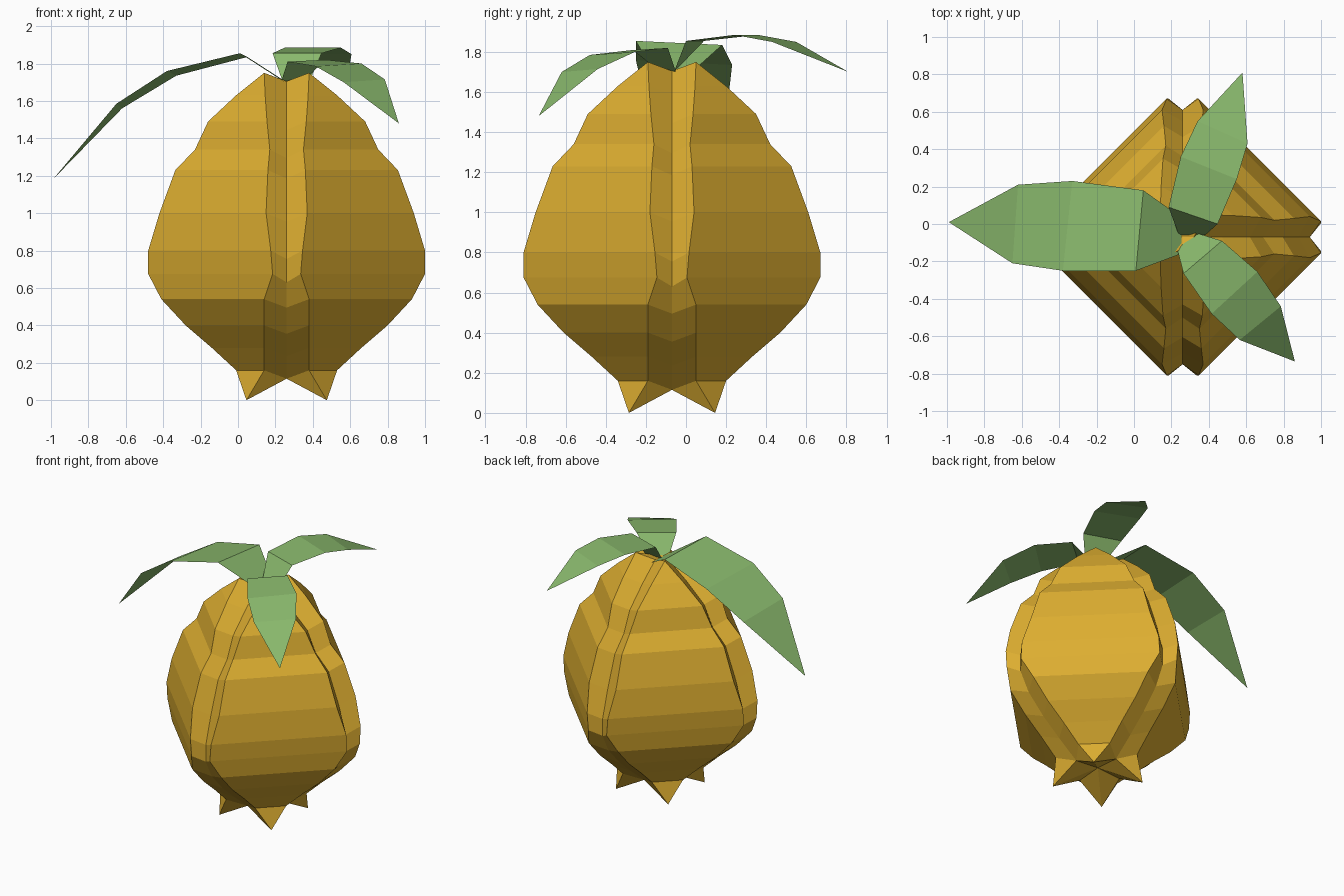
import bpy, bmesh, math
from mathutils import Matrix, Vector

if "Cube" in bpy.data.objects:
    bpy.data.objects.remove(bpy.data.objects["Cube"])

CX, CY = 0.26, -0.07


def material(name, rgb):
    m = bpy.data.materials.new(name)
    m.diffuse_color = (*rgb, 1)
    m.use_nodes = True
    m.node_tree.nodes["Principled BSDF"].inputs["Base Color"].default_value = m.diffuse_color
    return m


def finish(bm, name, mat):
    me = bpy.data.meshes.new(name)
    bm.to_mesh(me)
    bm.free()
    me.materials.append(mat)
    ob = bpy.data.objects.new(name, me)
    bpy.context.collection.objects.link(ob)
    return ob


orange = material("fruit_skin", (0.72, 0.42, 0.03))
green = material("leaf_green", (0.25, 0.48, 0.15))

# Fruit body: four grooved corners per ring (height, corner radius, corner half width, groove depth)
profile = [
    (0.16, 0.27, 0.12, 0.08), (0.28, 0.40, 0.12, 0.06), (0.40, 0.54, 0.12, 0.06),
    (0.54, 0.67, 0.12, 0.06), (0.675, 0.74, 0.075, 0.06), (0.80, 0.74, 0.085, 0.06),
    (1.00, 0.68, 0.11, 0.06), (1.23, 0.595, 0.10, 0.06), (1.34, 0.49, 0.09, 0.06),
    (1.49, 0.42, 0.105, 0.06), (1.63, 0.27, 0.115, 0.06), (1.75, 0.12, 0.12, 0.06),
]
bm = bmesh.new()
rings = []
for z, r, w, d in profile:
    ring = []
    for k in range(4):
        rot = Matrix.Rotation(k * math.pi / 2, 3, 'Z')
        for p in ((r, -w, z), (r - d, 0, z - 0.045), (r, w, z)):
            ring.append(bm.verts.new(rot @ Vector(p) + Vector((CX, CY, 0))))
    rings.append(ring)
for a, b in zip(rings, rings[1:]):
    for i in range(12):
        j = (i + 1) % 12
        bm.faces.new((a[i], a[j], b[j], b[i]))

# Crown sink and pointed calyx under the body
top = bm.verts.new((CX, CY, 1.69))
base = bm.verts.new((CX, CY, 0.13))
for i in range(12):
    j = (i + 1) % 12
    if i % 3 != 2:
        bm.faces.new((rings[-1][i], rings[-1][j], top))
low = rings[0]
tips = []
for k in range(4):
    a = math.pi / 4 + k * math.pi / 2
    tips.append(bm.verts.new((CX + 0.304 * math.cos(a), CY + 0.304 * math.sin(a), 0)))
for k in range(4):
    groove, tip, prev = low[3 * k + 1], tips[k], tips[k - 1]
    bm.faces.new((low[3 * k + 2], low[(3 * k + 3) % 12], tip))
    bm.faces.new((groove, low[3 * k + 2], tip))
    bm.faces.new((low[3 * k], groove, prev))
    bm.faces.new((groove, tip, base))
    bm.faces.new((prev, groove, base))
bmesh.ops.remove_doubles(bm, verts=bm.verts, dist=0.0005)
bmesh.ops.recalc_face_normals(bm, faces=bm.faces)
finish(bm, "fruit_body", orange)


# Leaves: bent strips given by their two edges and a tip
def leaf(name, left, right, tip):
    bm = bmesh.new()
    l = [bm.verts.new(p) for p in left]
    r = [bm.verts.new(p) for p in right]
    t = bm.verts.new(tip)
    for i in range(len(l) - 1):
        bm.faces.new((l[i], r[i], r[i + 1], l[i + 1]))
    bm.faces.new((l[-1], r[-1], t))
    finish(bm, name, green)


leaf("leaf_left",
     [(0.25, -0.16, 1.70), (0.01, -0.25, 1.855), (-0.38, -0.25, 1.76), (-0.65, -0.21, 1.585)],
     [(0.26, 0.03, 1.70), (0.05, 0.18, 1.835), (-0.33, 0.23, 1.735), (-0.62, 0.21, 1.56)],
     (-0.99, 0.01, 1.18))
leaf("leaf_back",
     [(0.38, -0.06, 1.70), (0.447, 0.0, 1.855), (0.55, 0.24, 1.885), (0.607, 0.43, 1.85)],
     [(0.24, -0.06, 1.70), (0.185, 0.09, 1.855), (0.25, 0.36, 1.885), (0.34, 0.55, 1.85)],
     (0.58, 0.81, 1.70))
leaf("leaf_front",
     [(0.23, -0.13, 1.70), (0.265, -0.265, 1.81), (0.415, -0.48, 1.785), (0.565, -0.62, 1.70)],
     [(0.34, -0.05, 1.70), (0.47, -0.09, 1.82), (0.66, -0.255, 1.80), (0.785, -0.44, 1.715)],
     (0.86, -0.735, 1.48))
for f in bpy.data.meshes:
    if f.name.startswith("leaf"):
        if f.polygons[1].normal.z < 0:
            f.flip_normals()
